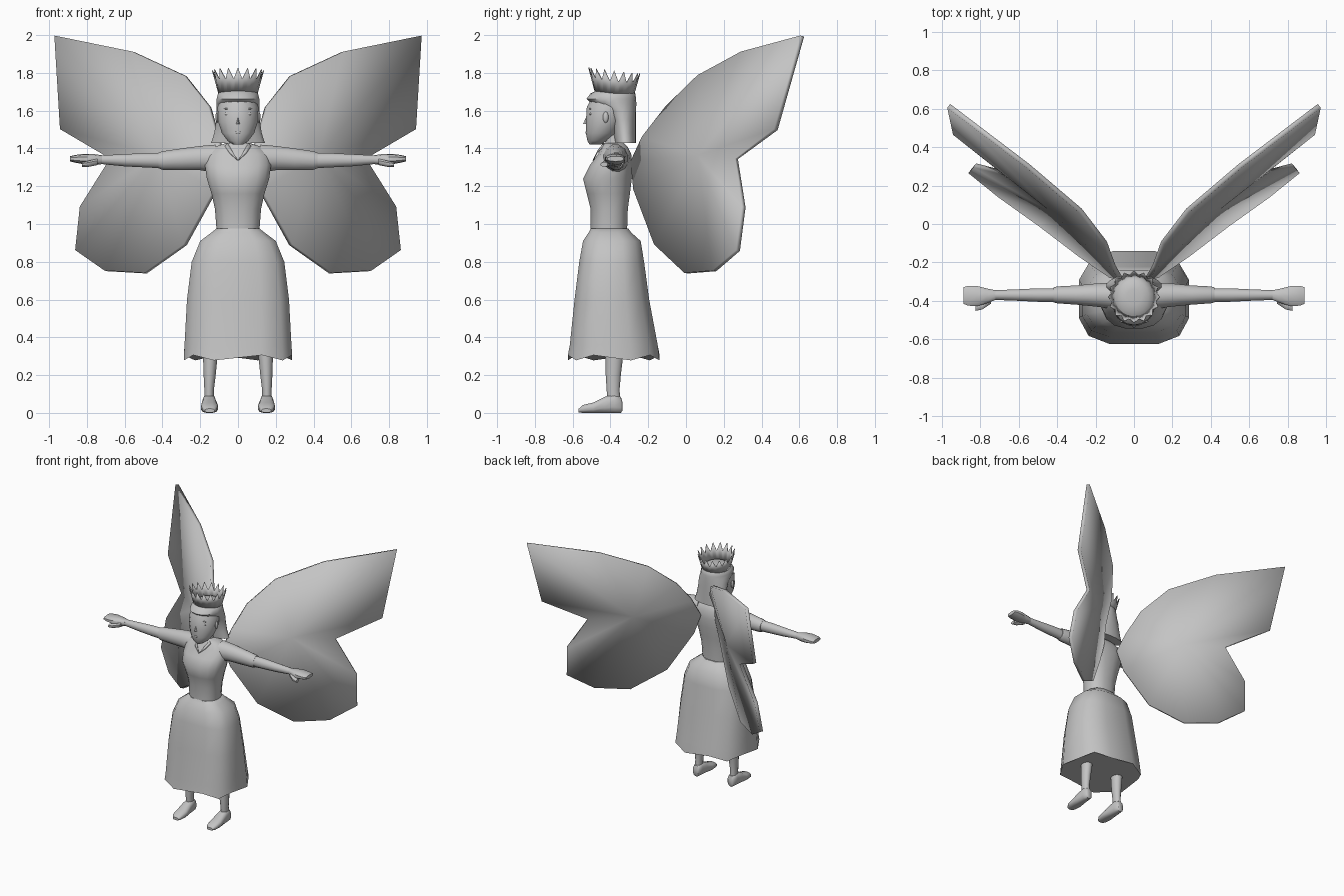
import bpy, bmesh, math
from mathutils import Vector

grey = bpy.data.materials.new("plain_grey")
grey.diffuse_color = (0.55, 0.55, 0.55, 1)


def finish(name, bm, mirror=False, thick=0.0, angle=45):
    bmesh.ops.recalc_face_normals(bm, faces=bm.faces)
    me = bpy.data.meshes.new(name)
    bm.to_mesh(me)
    bm.free()
    ob = bpy.data.objects.new(name, me)
    bpy.context.collection.objects.link(ob)
    me.materials.append(grey)
    bpy.ops.object.select_all(action='DESELECT')
    ob.select_set(True)
    bpy.context.view_layer.objects.active = ob
    bpy.ops.object.shade_smooth_by_angle(angle=math.radians(angle))
    if thick:
        m = ob.modifiers.new("thickness", 'SOLIDIFY')
        m.thickness = thick
        m.offset = 0
    if mirror:
        ob.modifiers.new("mirror", 'MIRROR')
    return ob


def loft(name, rings, axis='z', n=16, p=1.0, p_back=None, wave=0.0, **kw):
    """Rings are (position, a_min, a_max, b_min, b_max) across the chosen axis."""
    bm = bmesh.new()
    rows = []
    for r, (t, a0, a1, b0, b1) in enumerate(rings):
        row = []
        for i in range(n):
            q = 2 * math.pi * (i + 0.5) / n
            c, s = math.cos(q), math.sin(q)
            e = p_back if p_back and s > 0 else p
            top = math.cos(math.pi / n) ** e
            a = (a0 + a1) / 2 + (a1 - a0) / 2 * math.copysign(abs(c) ** e, c) / top
            b = (b0 + b1) / 2 + (b1 - b0) / 2 * math.copysign(abs(s) ** e, s) / top
            u = t + (wave * (i % 2) if r == 0 else 0)
            co = {'z': (a, b, u), 'x': (u, a, b), 'y': (a, u, b)}[axis]
            row.append(bm.verts.new(co))
        rows.append(row)
    for lo, hi in zip(rows, rows[1:]):
        for i in range(n):
            j = (i + 1) % n
            bm.faces.new((lo[i], lo[j], hi[j], hi[i]))
    bm.faces.new(rows[0])
    bm.faces.new(rows[-1])
    return finish(name, bm, **kw)


def ball(name, loc, size, **kw):
    bm = bmesh.new()
    bmesh.ops.create_uvsphere(bm, u_segments=10, v_segments=6, radius=1)
    for v in bm.verts:
        v.co = Vector([v.co[k] * size[k] + loc[k] for k in range(3)])
    return finish(name, bm, **kw)


# skirt, closed underneath with a wavy hem
loft("skirt", [(0.278, -.287, .287, -.625, -.14), (0.36, -.283, .283, -.615, -.15),
               (0.60, -.27, .27, -.59, -.195), (0.80, -.245, .245, -.565, -.222),
               (0.91, -.20, .20, -.545, -.24), (0.955, -.14, .14, -.515, -.29),
               (0.975, -.115, .115, -.505, -.305)],
     n=12, p=0.62, p_back=0.75, wave=0.028)

# bodice
loft("torso", [(0.96, -.113, .113, -.505, -.312), (1.08, -.122, .122, -.505, -.308),
               (1.16, -.14, .14, -.525, -.297), (1.24, -.165, .165, -.545, -.287),
               (1.31, -.175, .175, -.51, -.283), (1.37, -.17, .17, -.465, -.29),
               (1.41, -.12, .12, -.45, -.31), (1.43, -.06, .06, -.44, -.33)], p=0.85)
loft("neck", [(1.38, -.055, .055, -.44, -.33), (1.43, -.045, .045, -.425, -.335),
              (1.50, -.045, .045, -.43, -.34)], n=12)

# collar with a notch at the front
bm = bmesh.new()
outline = [(0, -.492, 1.335), (.03, -.468, 1.385), (.055, -.435, 1.428),
           (.07, -.44, 1.412), (.045, -.472, 1.375)]
bm.faces.new([bm.verts.new(c) for c in outline])
finish("collar", bm, mirror=True, thick=0.006)

# arms, hands and legs, mirrored
loft("sleeve", [(.12, -.44, -.305, 1.27, 1.42), (.20, -.43, -.31, 1.285, 1.413),
                (.30, -.42, -.32, 1.285, 1.40), (.40, -.413, -.325, 1.287, 1.385),
                (.42, -.408, -.33, 1.295, 1.378)], axis='x', n=12, mirror=True)
loft("forearm", [(.40, -.405, -.335, 1.295, 1.377), (.50, -.405, -.335, 1.30, 1.375),
                 (.60, -.40, -.34, 1.305, 1.37), (.73, -.395, -.345, 1.318, 1.363)],
     axis='x', n=12, mirror=True)
loft("hand", [(.72, -.395, -.345, 1.318, 1.363), (.77, -.415, -.335, 1.312, 1.37),
              (.82, -.428, -.322, 1.318, 1.37), (.865, -.425, -.322, 1.326, 1.364),
              (.889, -.415, -.33, 1.332, 1.358)], axis='x', n=10, p=0.8, mirror=True)
loft("thumb", [(.745, -.415, -.375, 1.312, 1.345), (.79, -.445, -.405, 1.303, 1.335),
               (.825, -.452, -.415, 1.303, 1.327)], axis='x', n=8, mirror=True)
loft("leg", [(.05, .128, .178, -.415, -.345), (.12, .128, .178, -.42, -.352),
             (.20, .118, .182, -.425, -.345), (.30, .108, .185, -.425, -.333),
             (.36, .105, .188, -.427, -.33)], n=12, mirror=True)
loft("shoe", [(-.568, .125, .175, .002, .022), (-.545, .112, .19, 0, .042),
              (-.49, .105, .196, 0, .055), (-.43, .113, .19, 0, .085),
              (-.38, .118, .187, 0, .10), (-.345, .125, .18, 0, .085),
              (-.337, .132, .172, .01, .06)], axis='y', n=12, p=0.75, mirror=True)

# head and face
loft("head", [(1.42, -.025, .025, -.51, -.45), (1.44, -.055, .055, -.522, -.42),
              (1.48, -.085, .085, -.53, -.36), (1.54, -.105, .105, -.53, -.33),
              (1.62, -.108, .108, -.525, -.30), (1.68, -.09, .09, -.49, -.30)])
bm = bmesh.new()
v = [bm.verts.new(c) for c in [(0, -.522, 1.58), (-.014, -.525, 1.528),
                               (.014, -.525, 1.528), (0, -.545, 1.53)]]
for f in [(0, 1, 3), (0, 3, 2), (1, 2, 3), (0, 2, 1)]:
    bm.faces.new([v[i] for i in f])
finish("nose", bm, angle=80)
ball("eye", (.052, -.506, 1.583), (.019, .008, .010), mirror=True)
ball("eyebrow", (.052, -.507, 1.61), (.025, .006, .004), mirror=True)
ball("lips", (0, -.527, 1.485), (.022, .006, .007))
ball("ear", (.110, -.425, 1.565), (.010, .015, .03), mirror=True)

# bobbed hair with a parted fringe
loft("hair", [(1.43, -.142, .142, -.375, -.265), (1.48, -.126, .126, -.385, -.265),
              (1.55, -.115, .115, -.40, -.265), (1.60, -.115, .115, -.43, -.265),
              (1.64, -.114, .114, -.50, -.265), (1.662, -.113, .113, -.525, -.266),
              (1.69, -.106, .106, -.505, -.27), (1.715, -.075, .075, -.46, -.295),
              (1.722, -.04, .04, -.42, -.34)], n=18)

# crown with pointed rim, tipped slightly back
bm = bmesh.new()
n = 32
rows = []
for k in range(2):
    row = []
    for i in range(n):
        q = 2 * math.pi * (i + 1) / n
        r, z = (.102, 1.692) if k == 0 else ((.135, 1.812) if i % 2 else (.116, 1.755))
        y = r * math.sin(q)
        row.append(bm.verts.new((r * math.cos(q), y - .38, z - .12 * y)))
    rows.append(row)
for i in range(n):
    j = (i + 1) % n
    bm.faces.new((rows[0][i], rows[0][j], rows[1][j], rows[1][i]))
finish("crown", bm, thick=0.005)

# wings, fanned out from a point in the middle of each membrane
hub_co = (.42, .07, 1.36)
edge = [(.07, -.285, 1.33), (.105, -.225, 1.46), (.15, -.10, 1.62), (.28, .07, 1.785),
        (.55, .30, 1.91), (.965, .615, 1.995), (.935, .475, 1.50), (.67, .265, 1.345),
        (.83, .305, 1.09), (.855, .275, .86), (.70, .15, .752), (.49, .0, .74),
        (.28, -.16, .89), (.12, -.27, 1.18)]
bm = bmesh.new()
hub = bm.verts.new(hub_co)
rim = [bm.verts.new(c) for c in edge]
for a, b in zip(rim, rim[1:] + rim[:1]):
    bm.faces.new((hub, a, b))
finish("wing", bm, mirror=True, thick=0.026, angle=40)
